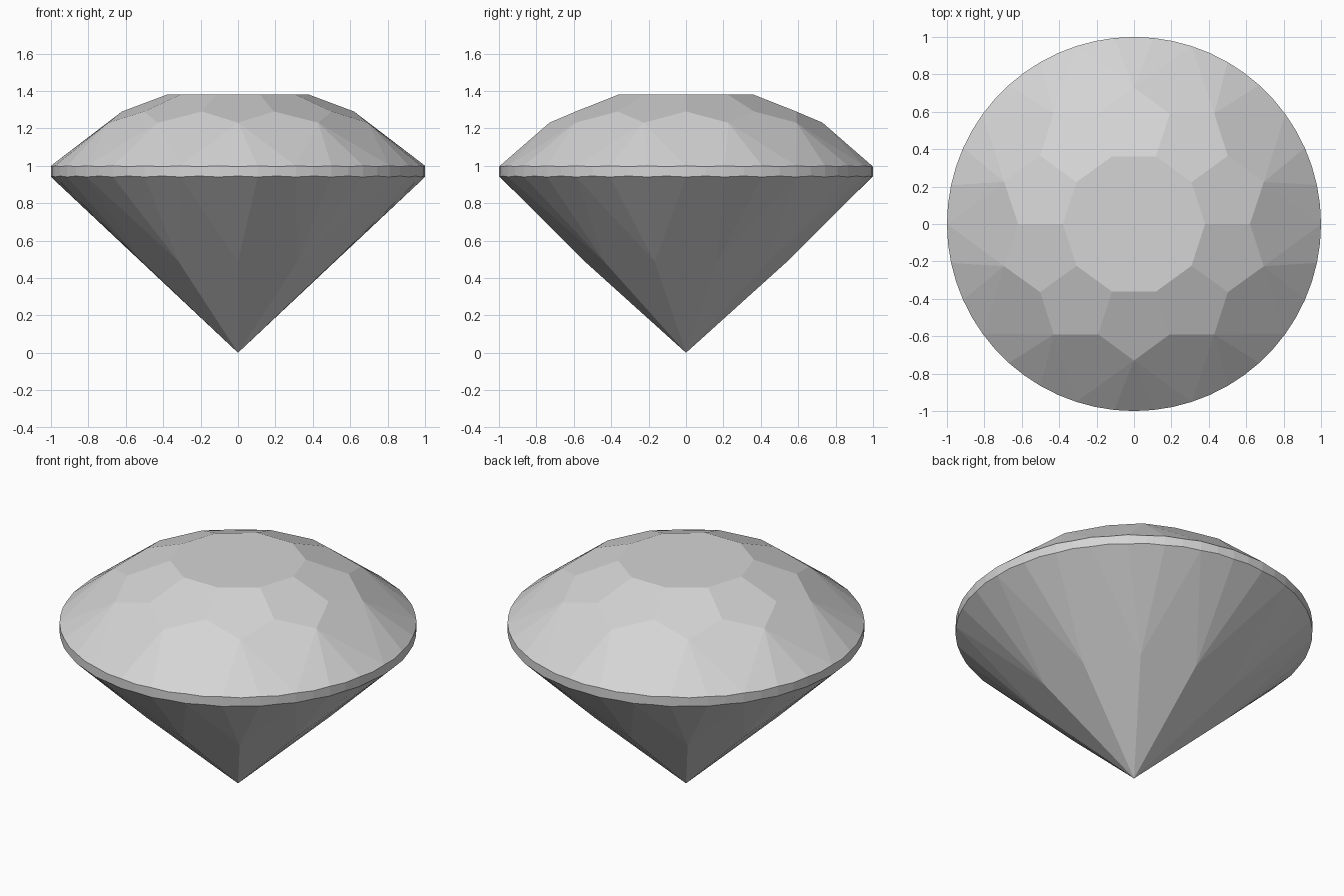
import bpy
import bmesh
from math import radians, cos, sin

cube = bpy.data.objects.get("Cube")
if cube:
    bpy.data.objects.remove(cube, do_unlink=True)

SIDES = 10                  # symmetry of the cut
STEP = 360 / SIDES
FINE = 6                    # girdle points per sector
GIRDLE = SIDES * FINE
WAVE = 0.005                # scallop where facets meet the girdle

bm = bmesh.new()


def ring(radius, height, count, start=0, wave=0):
    """Ring of points; every second one is shifted in height by wave."""
    pts = []
    for i in range(count):
        a = radians(start + i * 360 / count)
        z = height + (wave if i % 2 else 0)
        pts.append(bm.verts.new((radius * cos(a), radius * sin(a), z)))
    return pts


table = ring(0.38, 1.38, SIDES)
star = ring(0.62, 1.29, SIDES)
crown = ring(0.73, 1.23, SIDES, STEP / 2)
girdle_top = ring(1, 1.0, GIRDLE, 0, -WAVE)
girdle_low = ring(1, 0.94, GIRDLE, 0, WAVE)
pavilion = ring(0.54, 0.487, SIDES, STEP / 2)
culet = bm.verts.new((0, 0, 0))

# Flat table on top
bm.faces.new(table)

for k in range(SIDES):
    n = (k + 1) % SIDES
    g = k * FINE
    # Five-sided facet beside the table, then the crown kite
    bm.faces.new((table[k], star[k], crown[k], star[n], table[n]))
    bm.faces.new((star[k], crown[k - 1], girdle_top[g], crown[k]))
    # Pavilion kite running down to the point
    bm.faces.new((culet, pavilion[k], girdle_low[g], pavilion[k - 1]))
    # Three narrow facets above and below the girdle
    for j in range(0, FINE, 2):
        ids = [(g + j + m) % GIRDLE for m in range(3)]
        bm.faces.new([crown[k]] + [girdle_top[i] for i in ids])
        bm.faces.new([pavilion[k]] + [girdle_low[i] for i in ids])

# Girdle band
for i in range(GIRDLE):
    bm.faces.new((girdle_low[i - 1], girdle_low[i], girdle_top[i], girdle_top[i - 1]))

bmesh.ops.recalc_face_normals(bm, faces=bm.faces[:])
mesh = bpy.data.meshes.new("cut_gem")
bm.to_mesh(mesh)
bm.free()

gem = bpy.data.objects.new("cut_gem", mesh)
bpy.context.collection.objects.link(gem)

# Single light grey
grey = (0.66, 0.66, 0.66, 1)
mat = bpy.data.materials.new("light grey")
mat.use_nodes = True
mat.diffuse_color = grey
mat.node_tree.nodes["Principled BSDF"].inputs["Base Color"].default_value = grey
mesh.materials.append(mat)
